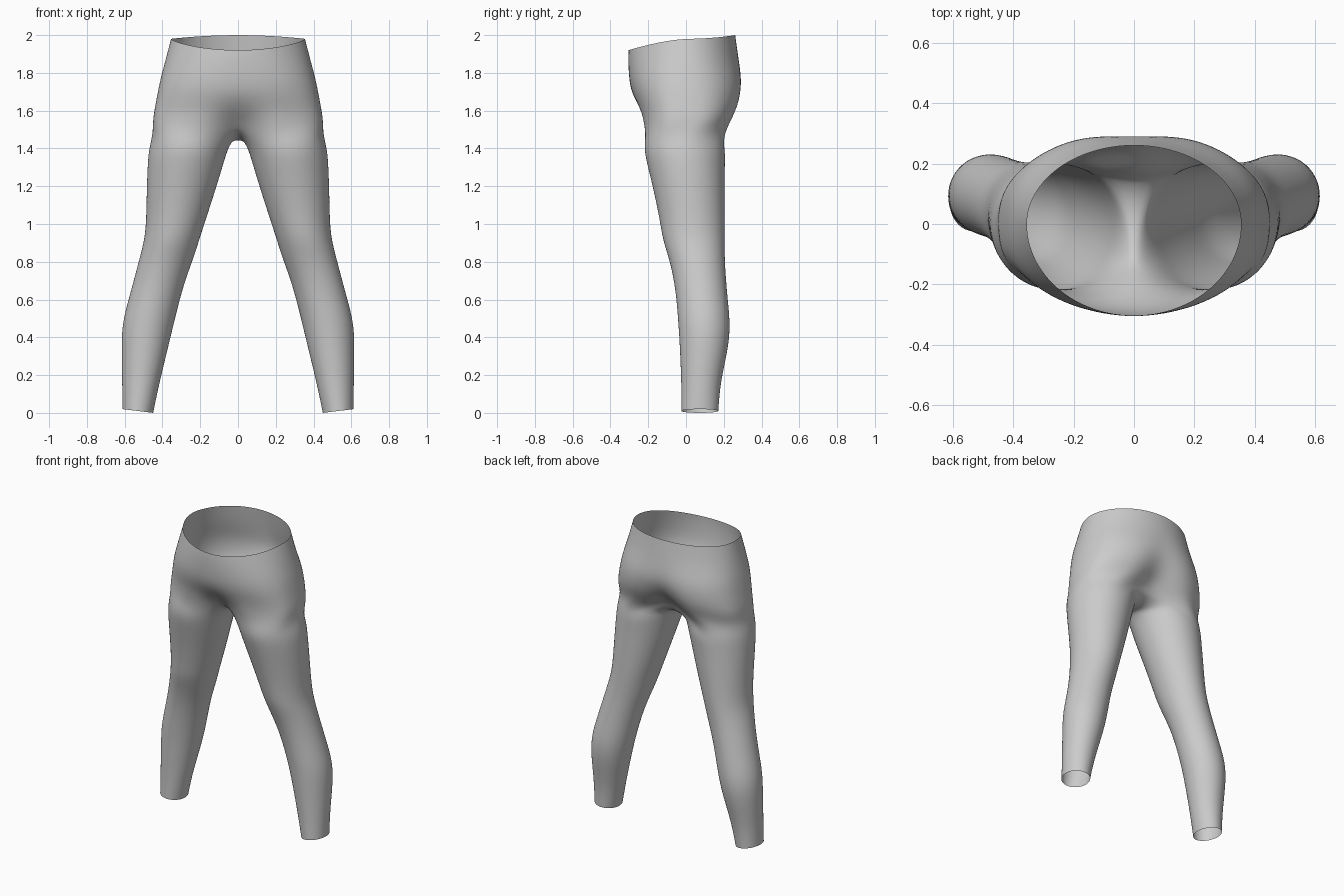
import bpy, bmesh
from math import sin, cos, pi, exp, radians

if "Cube" in bpy.data.objects:
    bpy.data.objects.remove(bpy.data.objects["Cube"])

K, M = 16, 8            # outer arc segments, inner-thigh segments
N = K + M

# torso levels: z, half width, front y, back y, squareness, front / back centre indent
TORSO = [
    (None, .357, -.305, .262, 1.0, 0, 0),
    (1.87, .385, -.308, .280, .95, 0, 0),
    (1.76, .415, -.303, .305, .88, 0, .01),
    (1.68, .430, -.285, .306, .82, 0, .03),
    (1.60, .445, -.254, .288, .76, .03, .07),
    (1.53, .456, -.243, .250, .70, .10, .12),
]
# leg levels: z, inner x, outer x, front y, back y
LEG = [
    (1.42, .046, .472, -.230, .212),
    (1.32, .075, .480, -.208, .207),
    (1.18, .118, .485, -.173, .206),
    (1.02, .170, .487, -.140, .206),
    (.92, .203, .496, -.125, .206),
    (.82, .234, .522, -.092, .206),
    (.72, .272, .548, -.068, .212),
    (.61, .305, .578, -.052, .221),
    (.48, .337, .613, -.042, .235),
    (.36, .366, .618, -.034, .228),
    (.20, .405, .615, -.027, .192),
    (.10, .428, .613, -.025, .178),
    (None, .448, .612, -.025, .172),
]


def torso_ring(level):
    z, w, front, back, e, df, db = level
    pts = []
    for i in range(K + 1):
        t = pi * i / K
        s, c = max(0, sin(t)), cos(t)
        if i in (0, K):
            s = 0
        x = w * s ** (.9 if e < .9 else 1)
        g = exp(-(x / .1) ** 2)
        if c > 0:
            y = front * c ** e + df * g
        else:
            y = back * abs(c) ** e - db * g
        zz = z
        if z is None:   # waist opening slopes down to the front
            zz = 1.98 - .06 * max(0, c) ** 1.5 + .02 * max(0, -c) ** 2
        pts.append((x, y, zz))
    return pts


def leg_ring(level):
    z, xi, xo, front, back = level
    cx, rx, cy, ry = (xi + xo) / 2, (xo - xi) / 2, (front + back) / 2, (back - front) / 2
    pts = []
    for i in range(N):
        a = radians(-60) + 2 * pi * i / N
        zz = .01 + .01 * sin(a) if z is None else z
        pts.append((cx + rx * sin(a), cy - ry * cos(a), zz))
    return pts


bm = bmesh.new()


def add(pts):
    return [bm.verts.new(p) for p in pts]


def bridge(a, b, closed):
    n = len(a)
    for i in range(n if closed else n - 1):
        j = (i + 1) % n
        bm.faces.new((a[i], b[i], b[j], a[j]))


# hips: open half arcs from front centre to back centre
rings = [add(torso_ring(l)) for l in TORSO]
for a, b in zip(rings, rings[1:]):
    bridge(a, b, False)

# crotch saddle curve, from back centre to front centre
yf, yb = rings[-1][0].co.y, rings[-1][-1].co.y
saddle = []
for k in range(1, M):
    u = k / M
    saddle.append((0, yb + (yf - yb) * u, 1.453 + .077 * abs(2 * u - 1) ** 2))
loop = rings[-1] + add(saddle)

# leg: closed rings down to the ankle
for l in LEG:
    nxt = add(leg_ring(l))
    bridge(loop, nxt, True)
    loop = nxt

bmesh.ops.recalc_face_normals(bm, faces=bm.faces)
# make the shell face outward
f = max(bm.faces, key=lambda q: q.calc_center_median().x)
if f.normal.x < 0:
    bmesh.ops.reverse_faces(bm, faces=bm.faces)
for f in bm.faces:
    f.smooth = True
me = bpy.data.meshes.new("leggings")
bm.to_mesh(me)
bm.free()
ob = bpy.data.objects.new("leggings", me)
bpy.context.collection.objects.link(ob)

# mirrored other leg, then smoothing
mir = ob.modifiers.new("mirror", 'MIRROR')
mir.use_clip = True
mir.merge_threshold = .001
sub = ob.modifiers.new("smooth", 'SUBSURF')
sub.levels = sub.render_levels = 2
